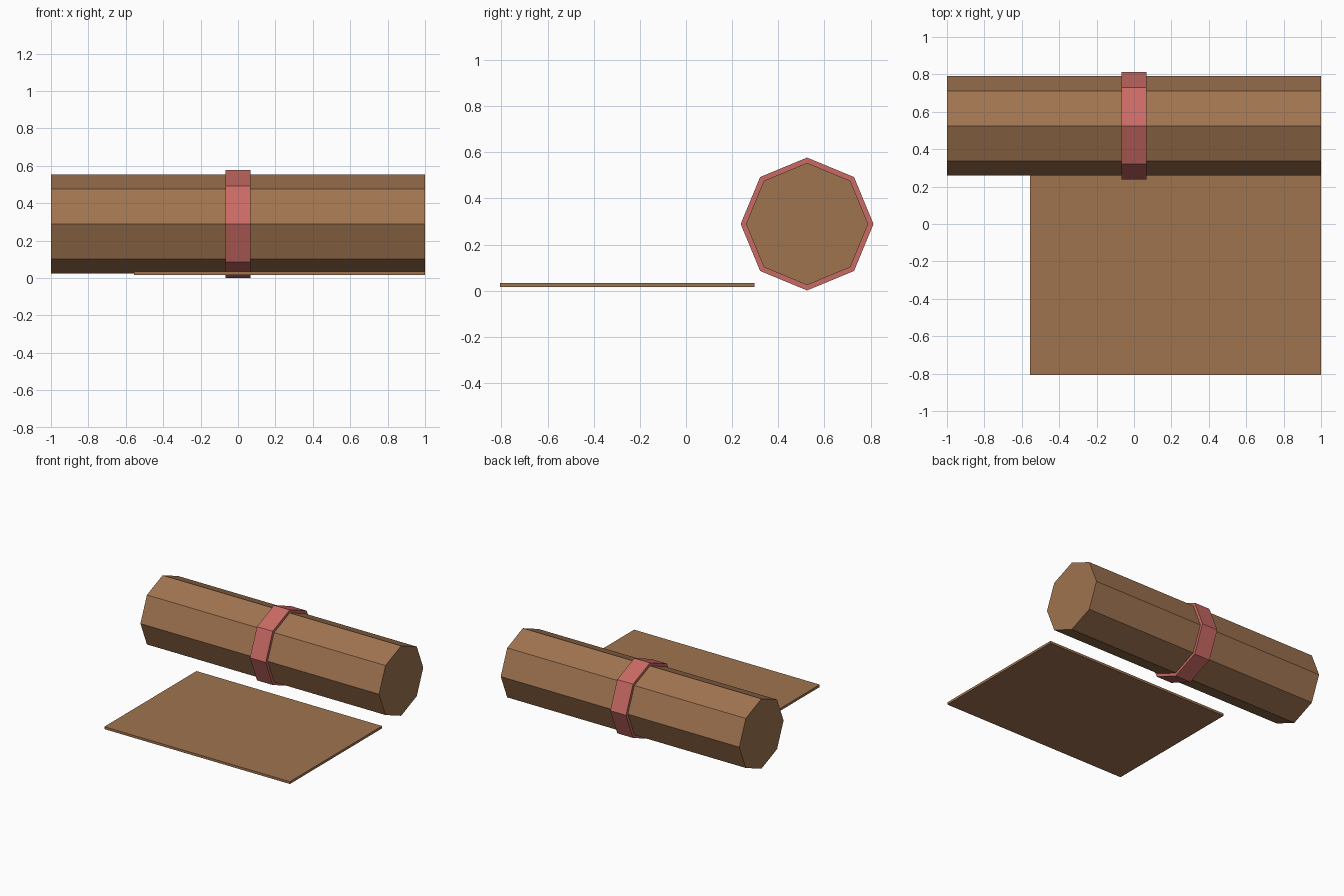
import bpy
import math

cube = bpy.data.objects.get("Cube")
if cube:
    bpy.data.objects.remove(cube, do_unlink=True)


def make_material(name, rgb):
    mat = bpy.data.materials.new(name)
    mat.use_nodes = True
    colour = (*rgb, 1.0)
    mat.diffuse_color = colour
    mat.node_tree.nodes["Principled BSDF"].inputs["Base Color"].default_value = colour
    return mat


parchment = make_material("parchment brown", (0.35, 0.173, 0.08))
ribbon = make_material("ribbon red", (0.59, 0.145, 0.127))

ROLL_CENTRE = (0, 0.525, 0.289)


def octagon_along_x(name, radius, length, mat):
    """Eight-sided bar lying along x, with corners at top, bottom, front and back."""
    bpy.ops.mesh.primitive_cylinder_add(
        vertices=8, radius=radius, depth=length,
        location=ROLL_CENTRE, rotation=(0, math.pi / 2, 0))
    obj = bpy.context.object
    obj.name = name
    obj.data.materials.append(mat)
    return obj


def box(name, low, high, mat):
    """Box spanning two opposite corners."""
    centre = [(a + b) / 2 for a, b in zip(low, high)]
    bpy.ops.mesh.primitive_cube_add(size=1, location=centre)
    obj = bpy.context.object
    obj.name = name
    obj.scale = [b - a for a, b in zip(low, high)]
    bpy.ops.object.transform_apply(location=False, rotation=False, scale=True)
    obj.data.materials.append(mat)
    return obj


# Rolled bundle and the band tied round its middle
octagon_along_x("rolled_scroll", 0.265, 2.0, parchment)
octagon_along_x("ribbon_band", 0.288, 0.132, ribbon)

# Flat sheet lying in front
box("flat_sheet", (-0.556, -0.807, 0.016), (1.0, 0.297, 0.034), parchment)
